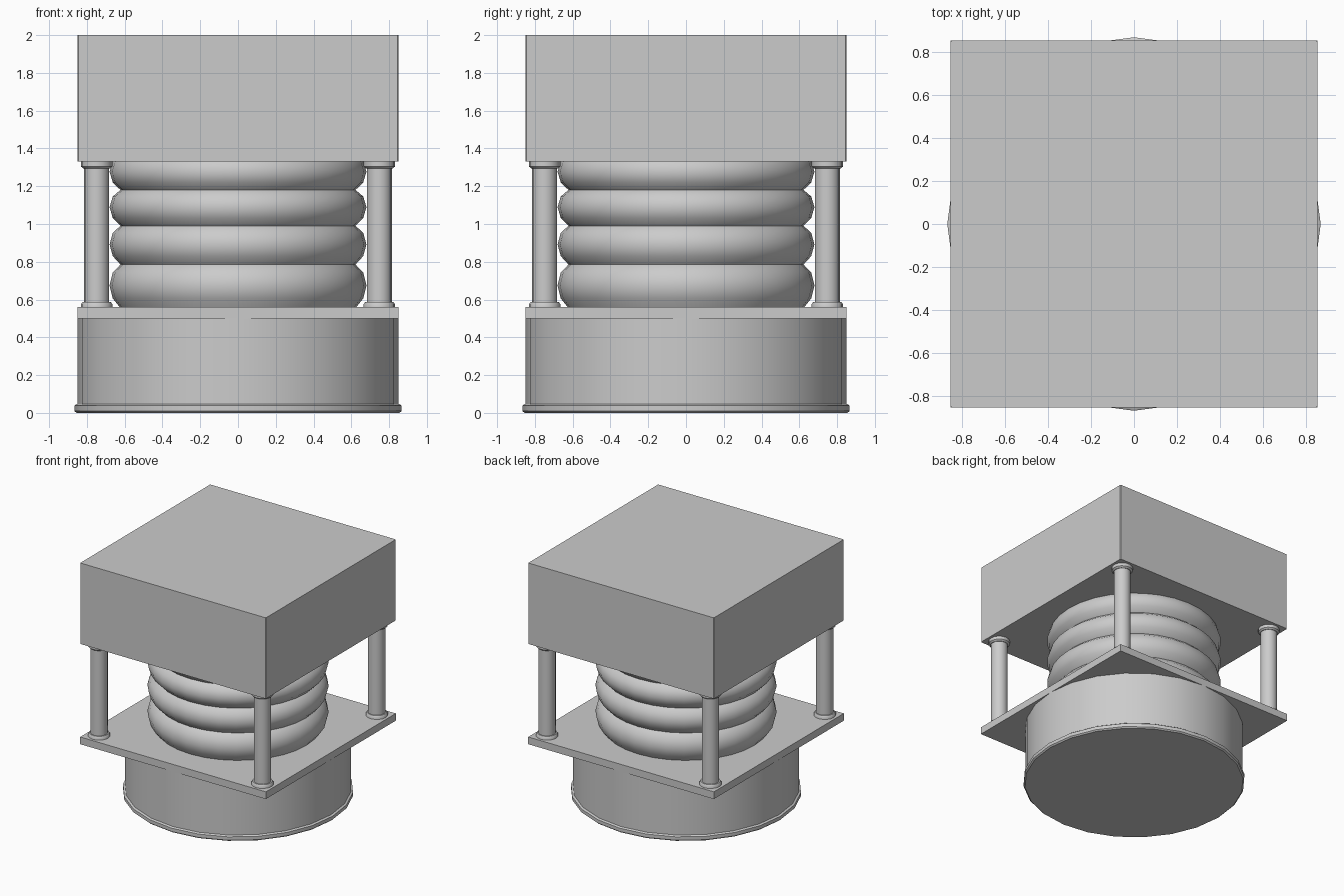
import bpy, bmesh, math

if "Cube" in bpy.data.objects:
    bpy.data.objects.remove(bpy.data.objects["Cube"])

grey = bpy.data.materials.new("plain grey")
grey.diffuse_color = (0.6, 0.6, 0.6, 1)
grey.use_nodes = True
grey.node_tree.nodes["Principled BSDF"].inputs["Base Color"].default_value = grey.diffuse_color


def finish(bm, name, smooth):
    bmesh.ops.recalc_face_normals(bm, faces=bm.faces)
    me = bpy.data.meshes.new(name)
    bm.to_mesh(me)
    bm.free()
    ob = bpy.data.objects.new(name, me)
    bpy.context.collection.objects.link(ob)
    me.materials.append(grey)
    if smooth:
        bpy.ops.object.select_all(action='DESELECT')
        ob.select_set(True)
        bpy.context.view_layer.objects.active = ob
        bpy.ops.object.shade_smooth_by_angle(angle=math.radians(40))
    return ob


def slab(name, half, z0, z1, bevel):
    bm = bmesh.new()
    bmesh.ops.create_cube(bm, size=1)
    for v in bm.verts:
        v.co = (v.co.x * 2 * half, v.co.y * 2 * half, z0 + (v.co.z + 0.5) * (z1 - z0))
    if bevel:
        edges = [e for e in bm.edges if abs(e.verts[0].co.z - e.verts[1].co.z) > 0.01]
        bmesh.ops.bevel(bm, geom=edges, offset=bevel, segments=1, affect='EDGES')
    return finish(bm, name, False)


def turned(name, profile, sides, x=0, y=0):
    """Solid of revolution from (radius, z) points, capped at both ends."""
    bm = bmesh.new()
    rings = [[bm.verts.new((x + r * math.cos(2 * math.pi * i / sides),
                            y + r * math.sin(2 * math.pi * i / sides), z))
              for i in range(sides)] for r, z in profile]
    for a, b in zip(rings, rings[1:]):
        for i in range(sides):
            j = (i + 1) % sides
            bm.faces.new((a[i], a[j], b[j], b[i]))
    bm.faces.new(rings[0])
    bm.faces.new(rings[-1])
    return finish(bm, name, True)


# square head block and square plate
slab("head_block", 0.85, 1.33, 2.0, 0.005)
slab("mounting_plate", 0.85, 0.5, 0.56, 0)

# round base with a slightly wider foot rim
turned("round_base", [(0.851, 0.02), (0.851, 0.502)], 24)
turned("base_rim", [(0.855, 0), (0.866, 0.01), (0.866, 0.038), (0.855, 0.046)], 24)

# bellows: stacked bulging rings, getting slightly thinner upwards
profile = [(0.62, 0.55)]
levels = [0.555, 0.785, 0.99, 1.18, 1.365]
for z0, z1 in zip(levels, levels[1:]):
    for t, r in ((0, 0.622), (0.22, 0.663), (0.52, 0.68), (0.82, 0.663), (0.99, 0.625)):
        profile.append((r, z0 + t * (z1 - z0)))
turned("bellows", profile, 32)

# corner posts with collars at both ends
for sx in (-1, 1):
    for sy in (-1, 1):
        x, y = 0.748 * sx, 0.748 * sy
        turned("corner_post", [(0.066, 0.55), (0.066, 1.34)], 16, x, y)
        turned("post_foot", [(0.083, 0.55), (0.083, 0.575), (0.075, 0.587)], 16, x, y)
        turned("post_collar", [(0.07, 1.293), (0.083, 1.304), (0.083, 1.335)], 16, x, y)
